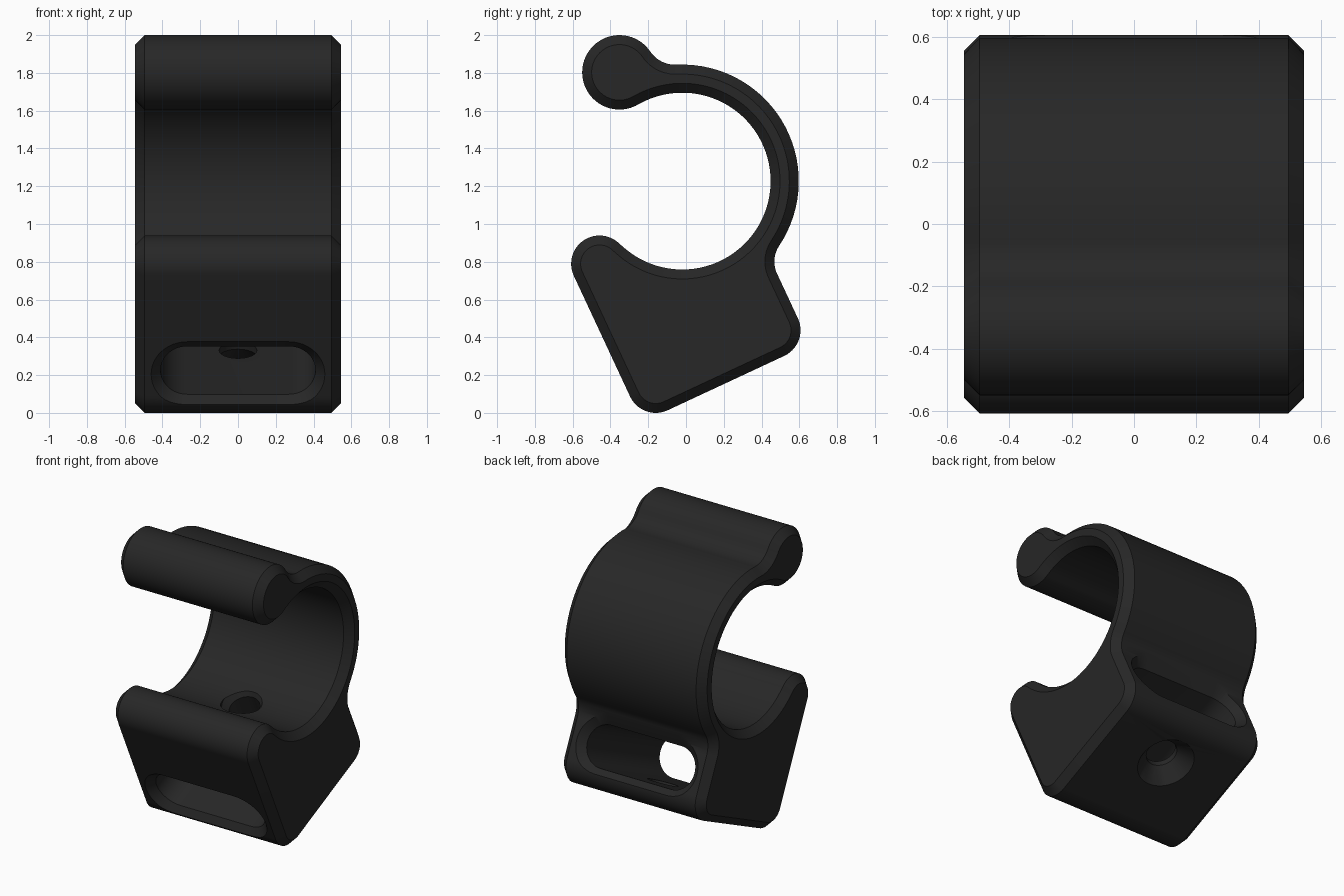
import bpy, bmesh, math
from mathutils import Vector

if "Cube" in bpy.data.objects:
    bpy.data.objects.remove(bpy.data.objects["Cube"])

# ---------- helpers (2D vectors are y, z) ----------
TILT = math.radians(25)
U = Vector((math.cos(TILT), math.sin(TILT)))     # along the mounting base
V = Vector((-math.sin(TILT), math.cos(TILT)))    # up from the mounting base


def ang(a, b):
    return math.atan2(b.y - a.y, b.x - a.x)


def arc(c, r, a0, a1, ccw):
    """Points on an arc, running the chosen way round."""
    sweep = (a1 - a0) % (2 * math.pi)
    if not ccw:
        sweep -= 2 * math.pi
    n = max(6, int(abs(sweep) / math.radians(4)))
    return [c + r * Vector((math.cos(a0 + sweep * i / n), math.sin(a0 + sweep * i / n)))
            for i in range(n + 1)]


def loft(name, loops):
    """Closed solid through a row of equal-length loops."""
    bm = bmesh.new()
    rows = [[bm.verts.new(p) for p in loop] for loop in loops]
    n = len(rows[0])
    for a, b in zip(rows, rows[1:]):
        for i in range(n):
            j = (i + 1) % n
            bm.faces.new((a[i], a[j], b[j], b[i]))
    bm.faces.new(rows[0][::-1])
    bm.faces.new(rows[-1])
    bmesh.ops.recalc_face_normals(bm, faces=bm.faces)
    me = bpy.data.meshes.new(name)
    bm.to_mesh(me)
    bm.free()
    ob = bpy.data.objects.new(name, me)
    bpy.context.collection.objects.link(ob)
    return ob


# ---------- profile layout ----------
RING, R_IN, R_OUT = Vector((-0.02, 1.227)), 0.468, 0.617
R, BALL_R = 0.15, 0.197
low = Vector((-0.16, 0.15))            # lowest rounded corner
back = low + 0.68 * U                  # rear rounded corner
lip = low + 0.705 * V                  # front lip
a120 = math.radians(120)
ball = RING + 0.665 * Vector((math.cos(a120), math.sin(a120)))

# fillet between rear face and ring
p = back + 2 * R * U - RING
b = p.dot(V)
t = -b - math.sqrt(b * b - p.length_squared + (R_OUT + R) ** 2)
neck = back + 2 * R * U + t * V

# fillet between ring and ball
F = 0.16
d, ra, rb = (ball - RING).length, R_OUT + F, BALL_R + F
x = (d * d + ra * ra - rb * rb) / (2 * d)
e = (ball - RING) / d
crook = RING + x * e + math.sqrt(ra * ra - x * x) * Vector((e.y, -e.x))


def profile(o):
    """Clip outline, moved inward by o."""
    left, down = TILT + math.pi, TILT - math.pi / 2
    pts = arc(low, R - o, left, down, True)
    pts += arc(back, R - o, down, TILT, True)
    pts += arc(neck, R + o, left, ang(neck, RING), False)
    pts += arc(RING, R_OUT - o, ang(RING, neck), ang(RING, crook), True)[1:-1]
    pts += arc(crook, F + o, ang(crook, RING), ang(crook, ball), False)
    pts += arc(ball, BALL_R - o, ang(ball, crook), ang(ball, RING), True)[1:]
    pts += arc(RING, R_IN + o, ang(RING, ball), ang(RING, lip), False)[1:-1]
    pts += arc(lip, R - o, ang(lip, RING), left, True)
    return pts


# ---------- clip body with chamfered ends ----------
W, C = 0.545, 0.05
clip = loft("clip_body", [[(sx, q.x, q.y) for q in profile(o)]
                          for sx, o in ((-W, C), (C - W, 0), (W - C, 0), (W, C))])


def place(px, u, v):
    q = low + u * U + v * V
    return (px, q.x, q.y)


# ---------- strap slot cutter, flared at both mouths ----------
def stadium(u, grow):
    r, h = 0.14 + grow, 0.27
    out = []
    for side, start in ((1, -90), (-1, 90)):
        for i in range(25):
            a = math.radians(start + i * 7.5)
            out.append(place(side * h + r * math.cos(a), u, 0.13 + r * math.sin(a)))
    return out


slot = loft("slot_cutter", [stadium(u, g) for u, g in
                            ((-0.19, 0.09), (-0.10, 0), (0.78, 0), (0.87, 0.09))])


# ---------- screw hole cutter, countersunk below ----------
def disc(v, r):
    return [place(r * math.cos(i * math.pi / 24), 0.45 + r * math.sin(i * math.pi / 24), v)
            for i in range(48)]


screw = loft("screw_hole_cutter", [disc(v, r) for v, r in
                                   ((-0.19, 0.22), (-0.15, 0.185), (-0.05, 0.1),
                                    (0.42, 0.1), (0.47, 0.135), (0.62, 0.135))])

# ---------- cut the openings ----------
for cutter in (slot, screw):
    m = clip.modifiers.new(cutter.name, 'BOOLEAN')
    m.operation, m.solver, m.object = 'DIFFERENCE', 'EXACT', cutter
    cutter.hide_render = True
    cutter.hide_set(True)
bpy.context.view_layer.objects.active = clip
clip.select_set(True)
for m in list(clip.modifiers):
    bpy.ops.object.modifier_apply(modifier=m.name)
for cutter in (slot, screw):
    bpy.data.objects.remove(cutter)

# ---------- colour and shading ----------
mat = bpy.data.materials.new("black plastic")
mat.diffuse_color = (0.02, 0.02, 0.02, 1)
mat.use_nodes = True
mat.node_tree.nodes["Principled BSDF"].inputs["Base Color"].default_value = mat.diffuse_color
clip.data.materials.clear()
clip.data.materials.append(mat)
bpy.ops.object.shade_smooth_by_angle(angle=math.radians(30))
